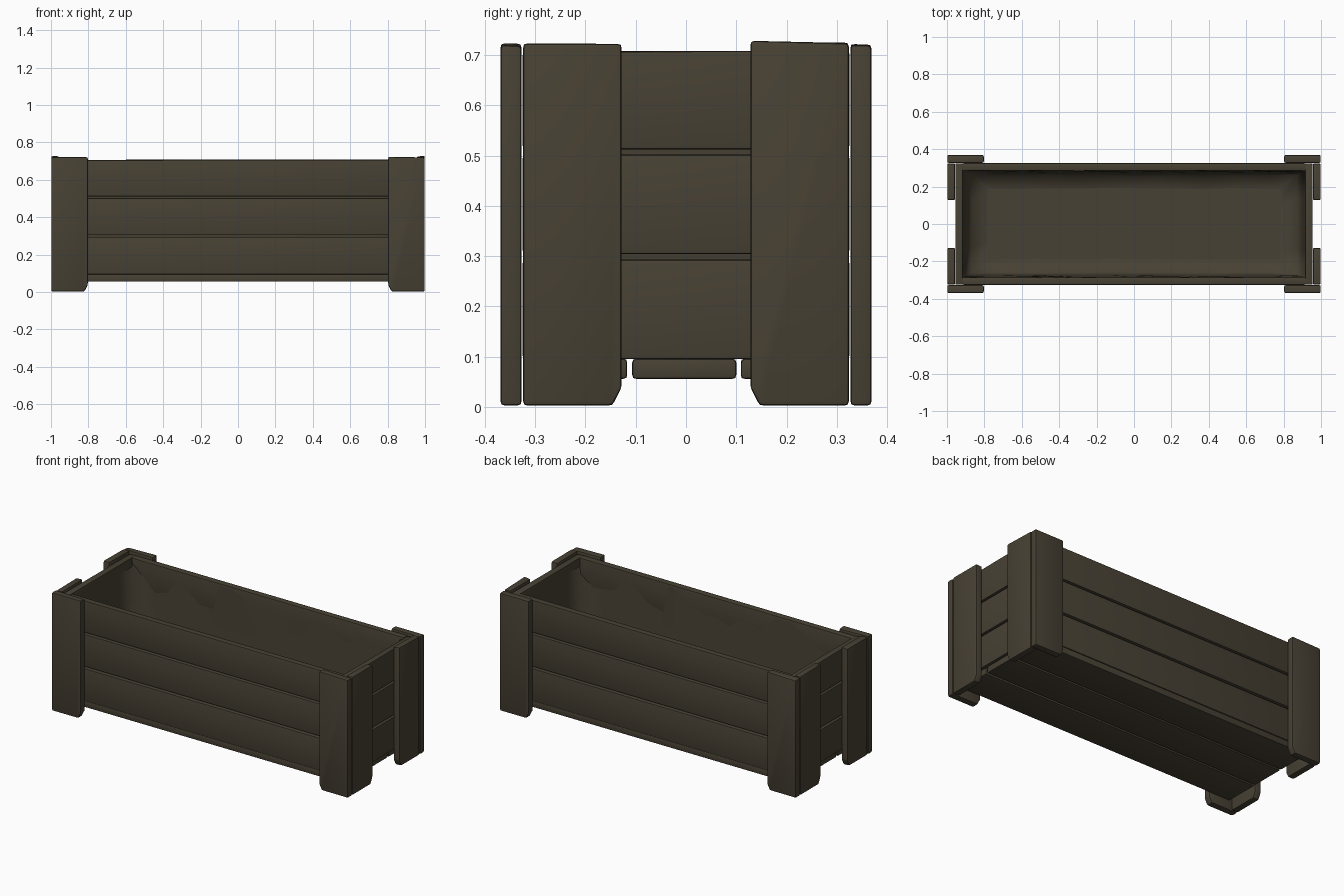
import bpy, bmesh, random
from mathutils import Vector

if "Cube" in bpy.data.objects:
    bpy.data.objects.remove(bpy.data.objects["Cube"])

random.seed(4)
wood = bpy.data.materials.new("dark_brown_wood")
wood.diffuse_color = (0.064, 0.053, 0.034, 1)
wood.use_nodes = True
wood.node_tree.nodes["Principled BSDF"].inputs["Base Color"].default_value = wood.diffuse_color


def finish(name, bm, angle):
    me = bpy.data.meshes.new(name)
    bm.to_mesh(me)
    bm.free()
    me.materials.append(wood)
    ob = bpy.data.objects.new(name, me)
    bpy.context.collection.objects.link(ob)
    bpy.ops.object.select_all(action='DESELECT')
    ob.select_set(True)
    bpy.context.view_layer.objects.active = ob
    bpy.ops.object.shade_smooth_by_angle(angle=angle)
    return ob


def board(name, lo, hi, bevel=0.008, wobble=0.003, foot=None):
    """Worn board between two corners; foot = (axis, direction) narrows its lower edge."""
    lo, hi = Vector(lo), Vector(hi)
    bm = bmesh.new()
    bmesh.ops.create_cube(bm, size=1)
    for v in bm.verts:
        v.co = Vector((lo[i] if v.co[i] < 0 else hi[i]) for i in range(3))
    # Clip the inner lower corner of a post
    if foot:
        axis, d = foot
        pos = Vector((hi if d > 0 else lo))
        cut = Vector((pos.x, pos.y, lo.z))
        cut[axis] -= d * 0.018
        normal = Vector((0, 0, -0.5))
        normal[axis] = d
        res = bmesh.ops.bisect_plane(bm, geom=bm.verts[:] + bm.edges[:] + bm.faces[:],
                                     plane_co=cut, plane_no=normal, clear_outer=True)
        edges = [e for e in res['geom_cut'] if isinstance(e, bmesh.types.BMEdge)]
        bmesh.ops.holes_fill(bm, edges=edges)
    for v in bm.verts:
        v.co += Vector((0, 0, random.uniform(-1, 1) * wobble if v.co.z > 0.6 else 0))
    bmesh.ops.bevel(bm, geom=bm.edges[:], offset=bevel, segments=2, profile=0.6,
                    affect='EDGES', clamp_overlap=True)
    bmesh.ops.recalc_face_normals(bm, faces=bm.faces)
    return finish(name, bm, 0.7)


# Three rows of wall planks on the long sides and the ends
for row, (z0, z1) in enumerate([(0.095, 0.293), (0.304, 0.502), (0.512, 0.708)], 1):
    for side, s in (("front", -1), ("back", 1)):
        y = sorted((s * 0.285, s * 0.325))
        board(f"{side}_plank_{row}", (-0.918, y[0], z0), (0.918, y[1], z1))
    for side, s in (("left", -1), ("right", 1)):
        x = sorted((s * 0.915, s * 0.955))
        board(f"{side}_end_plank_{row}", (x[0], -0.324, z0), (x[1], 0.324, z1))

# Three floor boards
for i, (y0, y1) in enumerate([(-0.322, -0.117), (-0.107, 0.1), (0.109, 0.322)], 1):
    board(f"floor_board_{i}", (-0.94, y0, 0.056), (0.94, y1, 0.096))

# Paired corner posts, one on the long face and one on the end face
for xs, a in ((-1, "left"), (1, "right")):
    for ys, b in ((-1, "front"), (1, "back")):
        top = 0.72 + 0.007 * (ys > 0)
        x = sorted((xs * 0.803, xs * 0.998))
        y = sorted((ys * 0.327, ys * 0.369))
        board(f"{b}_{a}_long_side_post", (x[0], y[0], 0.003), (x[1], y[1], 0.72),
              0.009, 0.004, (0, -xs))
        x = sorted((xs * 0.957, xs * 0.998))
        y = sorted((ys * 0.128, ys * 0.324))
        board(f"{b}_{a}_end_post", (x[0], y[0], 0.003), (x[1], y[1], top),
              0.009, 0.004, (1, -ys))

# Soft inner lining with a lightly wavy rim, joined to a flat bottom
bm = bmesh.new()
rings = []
for hx, hy, z in ((0.917, 0.287, 0.695), (0.905, 0.28, 0.45), (0.895, 0.275, 0.2),
                  (0.87, 0.26, 0.115), (0.78, 0.19, 0.1)):
    path = ([(-1 + i / 6, -1) for i in range(12)] + [(1, -1 + i / 2) for i in range(4)]
            + [(1 - i / 6, 1) for i in range(12)] + [(-1, 1 - i / 2) for i in range(4)])
    rings.append([bm.verts.new((px * hx, py * hy + random.uniform(-0.003, 0.003),
                                z + random.uniform(-0.005, 0.005))) for px, py in path])
for upper, lower in zip(rings, rings[1:]):
    n = len(upper)
    for i in range(n):
        j = (i + 1) % n
        bm.faces.new((upper[j], upper[i], lower[i], lower[j]))
bm.faces.new(rings[-1])
finish("inner_lining", bm, 1.75)
